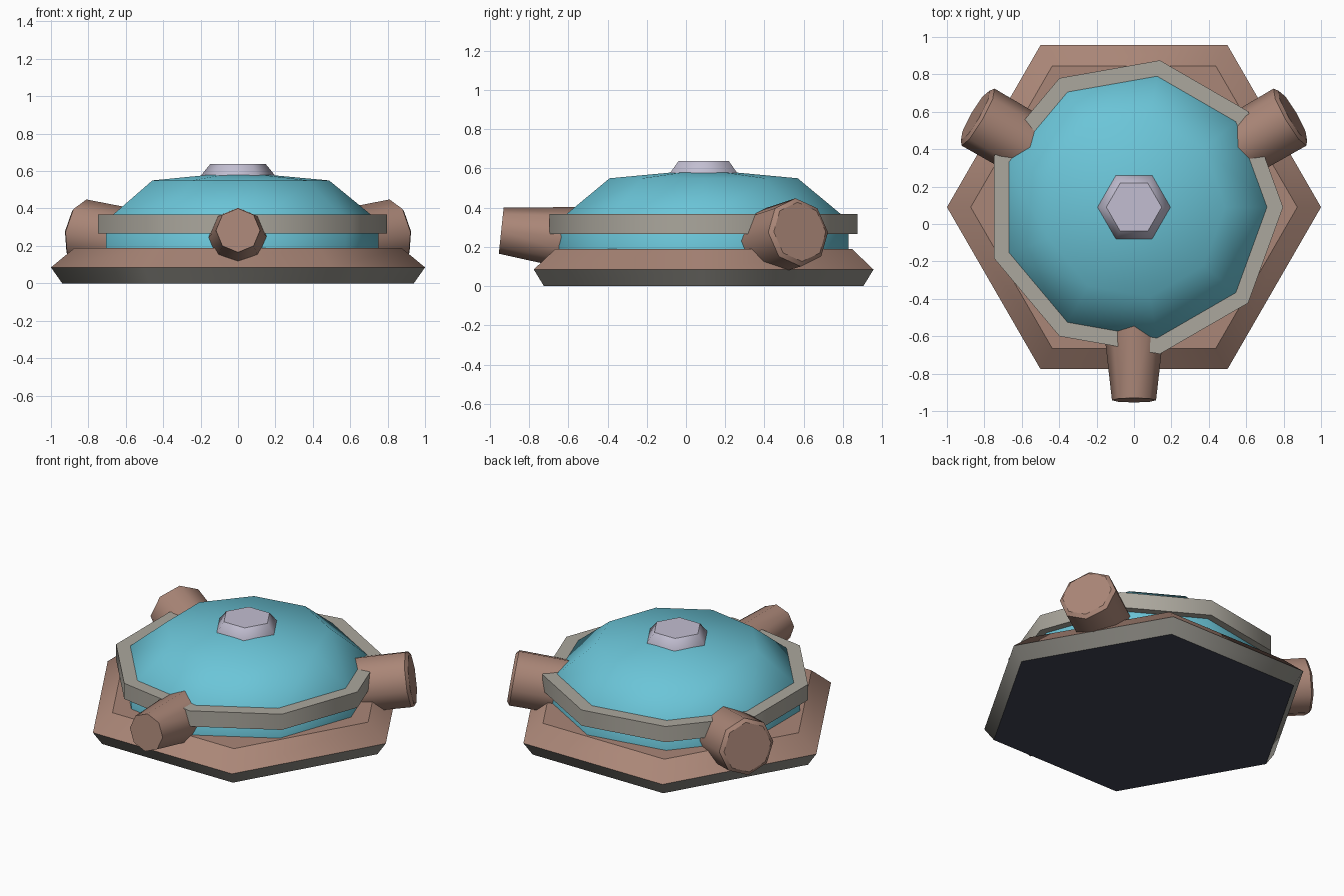
import bpy, bmesh
from math import sin, cos, radians, tau
from mathutils import Matrix, Vector

if "Cube" in bpy.data.objects:
    bpy.data.objects.remove(bpy.data.objects["Cube"])

CY = 0.09  # y of the body axis


def material(name, rgb):
    lin = [((c / 255 + 0.055) / 1.055) ** 2.4 for c in rgb]
    m = bpy.data.materials.new(name)
    m.diffuse_color = (*lin, 1)
    m.use_nodes = True
    m.node_tree.nodes["Principled BSDF"].inputs["Base Color"].default_value = m.diffuse_color
    return m


BROWN = material("clay brown", (170, 134, 119))
GRAY = material("warm gray", (171, 167, 157))
DARK_GRAY = material("dark gray", (143, 141, 134))
TEAL = material("teal blue", (107, 197, 216))
LILAC = material("pale lilac", (194, 190, 209))
NAVY = material("dark navy", (63, 66, 83))


def lathe(name, profile, n, mats, matrix=None, sharp=(), closed=False, rule=None):
    """Sweep (radius, height) points round n sides; radius 0 makes an apex."""
    bm = bmesh.new()
    rings = []
    for r, z in profile:
        if r == 0:
            rings.append([bm.verts.new((0, 0, z))] * n)
        else:
            rings.append([bm.verts.new((r * cos(tau * i / n), r * sin(tau * i / n), z)) for i in range(n)])
    pairs = list(zip(rings, rings[1:]))
    if closed:
        pairs.append((rings[-1], rings[0]))
    for a, b in pairs:
        for i in range(n):
            j = (i + 1) % n
            corners = list(dict.fromkeys((a[i], a[j], b[j], b[i])))
            bm.faces.new(corners).smooth = True
    if not closed:
        for ring in (rings[0], rings[-1]):
            if ring[0] is not ring[1]:
                bm.faces.new(ring)
    for k in sharp:
        for i in range(n):
            e = bm.edges.get((rings[k][i], rings[k][(i + 1) % n]))
            e.smooth = False
    bmesh.ops.recalc_face_normals(bm, faces=bm.faces)
    if rule:
        for f in bm.faces:
            f.material_index = rule(f)
    mesh = bpy.data.meshes.new(name)
    bm.to_mesh(mesh)
    bm.free()
    for m in mats:
        mesh.materials.append(m)
    ob = bpy.data.objects.new(name, mesh)
    ob.matrix_world = matrix or Matrix.Translation((0, CY, 0))
    bpy.context.collection.objects.link(ob)
    return ob


# hexagonal base: brown top, gray skirt, dark underside
lathe("base", [(0.94, 0), (1.0, 0.085), (0.873, 0.19)], 6, [BROWN, DARK_GRAY, NAVY], sharp=(0, 1, 2),
      rule=lambda f: 2 if f.normal.z < -0.95 else 1 if f.normal.z < 0 else 0)

# nine-sided dome, and the band round it
lathe("dome", [(0.75, 0.15), (0.75, 0.335), (0.487, 0.55), (0, 0.595)], 9, [TEAL])
lathe("band", [(0.69, 0.265), (0.797, 0.265), (0.797, 0.367), (0.69, 0.367)], 9, [GRAY],
      sharp=(0, 1, 2, 3), closed=True)

# hexagonal cap on the dome
lathe("top_cap", [(0.195, 0.56), (0.195, 0.58), (0.148, 0.638)], 6, [LILAC], sharp=(0, 2))


def tube(name, angle, reach, z, tilt, profile, sharp):
    """Octagonal tube; its local z runs outward, with the outer end at 0."""
    d = Vector((cos(radians(angle)), sin(radians(angle)), 0))
    up = Vector((0, 0, 1))
    t = radians(tilt)
    axis = d * cos(t) + up * sin(t)
    x = up * cos(t) - d * sin(t)
    y = axis.cross(x)
    m = Matrix((x, y, axis)).transposed().to_4x4()
    m.translation = d * reach + Vector((0, CY, z))
    lathe(name, profile, 8, [BROWN], m, sharp=sharp)


# narrowing front tube, and two wide rear tubes with a bevelled rim
tube("front_tube", -90, 1.032, 0.283, 6, [(0.186, -0.6), (0.118, 0)], (0, 1))
for side, angle in (("right", 30), ("left", 150)):
    tube(side + "_rear_tube", angle, 0.98, 0.277, 9,
         [(0.171, -0.55), (0.176, -0.017), (0.153, 0)], (0, 1, 2))
